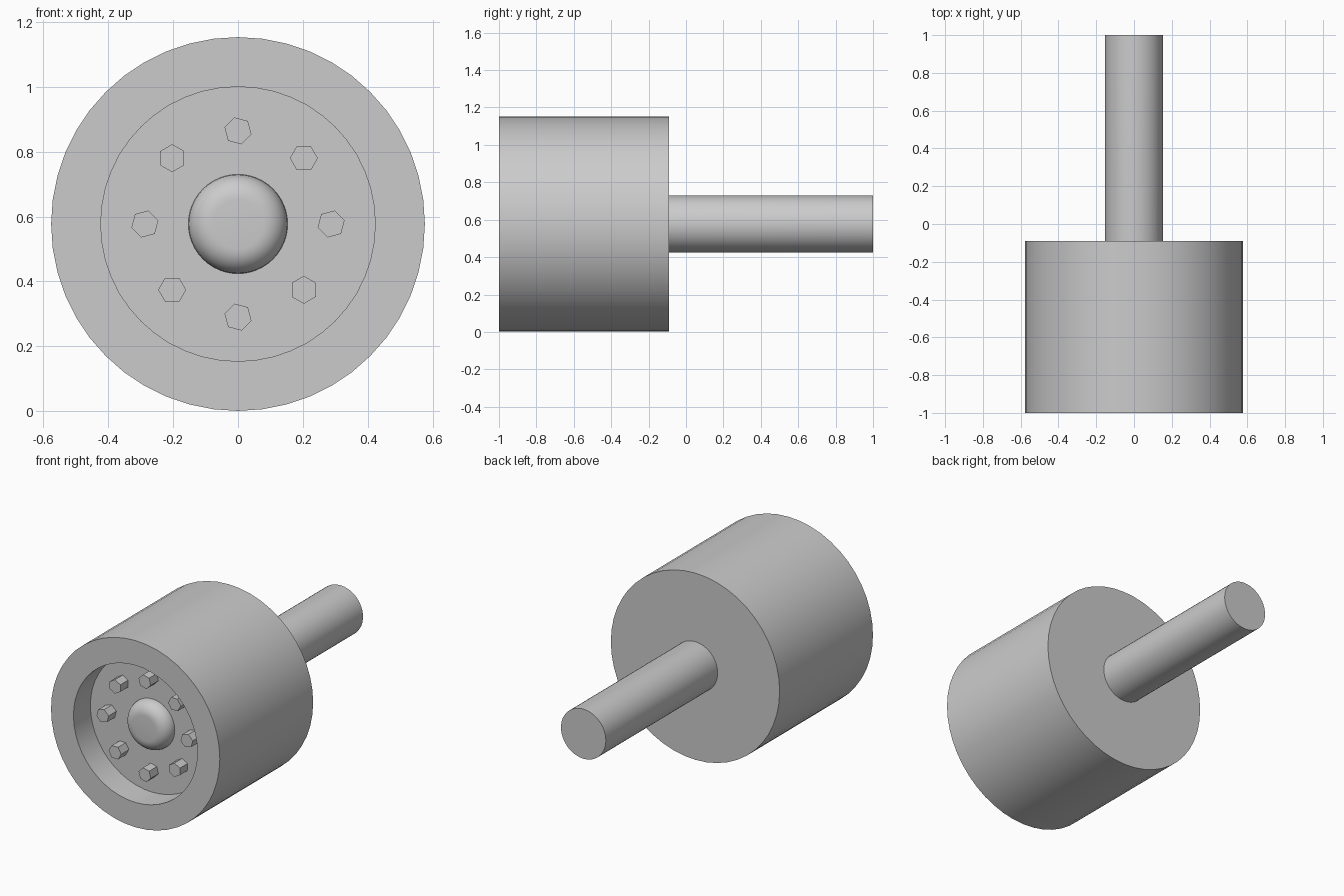
import bpy
import bmesh
from math import cos, sin, pi, radians
from mathutils import Matrix, Vector

cube = bpy.data.objects.get("Cube")
if cube:
    bpy.data.objects.remove(cube, do_unlink=True)

AXIS_Z = 0.577      # height of the wheel axis
FLOOR_Y = -0.835    # bottom of the front recess

grey = bpy.data.materials.new("light_grey")
grey.use_nodes = True
grey.diffuse_color = (0.6, 0.6, 0.6, 1)
grey.node_tree.nodes["Principled BSDF"].inputs["Base Color"].default_value = (0.6, 0.6, 0.6, 1)


def finish(bm, name):
    """Turn a bmesh into a named, shaded object on the wheel axis."""
    bmesh.ops.recalc_face_normals(bm, faces=bm.faces)
    mesh = bpy.data.meshes.new(name)
    bm.to_mesh(mesh)
    bm.free()
    mesh.materials.append(grey)
    obj = bpy.data.objects.new(name, mesh)
    obj.location.z = AXIS_Z
    bpy.context.collection.objects.link(obj)
    bpy.ops.object.select_all(action='DESELECT')
    obj.select_set(True)
    bpy.context.view_layer.objects.active = obj
    bpy.ops.object.shade_smooth_by_angle(angle=radians(30))
    return obj


def lathe(name, profile, steps):
    """Revolve (radius, y) points around the y axis."""
    bm = bmesh.new()
    verts = [bm.verts.new((r, y, 0)) for r, y in profile]
    edges = [bm.edges.new(pair) for pair in zip(verts, verts[1:])]
    bmesh.ops.spin(bm, geom=verts + edges, cent=(0, 0, 0), axis=(0, 1, 0),
                   angle=2 * pi, steps=steps)
    bmesh.ops.remove_doubles(bm, verts=bm.verts, dist=0.0001)
    return finish(bm, name)


# Wheel drum with a straight-walled recess in the front
lathe("wheel_drum", [(0, -0.09), (0.576, -0.09), (0.576, -1), (0.423, -1),
                     (0.423, FLOOR_Y), (0, FLOOR_Y)], 48)

# Axle running through the drum, with a rounded cap at the front
round_r, axle_r = 0.076, 0.153
cap = [(axle_r - round_r + round_r * cos(a), FLOOR_Y - round_r * sin(a))
       for a in (i * pi / 16 for i in range(9))]
lathe("axle", [(0, 1), (axle_r, 1)] + cap + [(0, FLOOR_Y - round_r)], 48)

# Ring of eight hexagonal wheel nuts, each turned with its place on the ring
for i in range(8):
    angle = i * pi / 4
    bm = bmesh.new()
    bmesh.ops.create_cone(bm, cap_ends=True, segments=6, radius1=0.043,
                          radius2=0.043, depth=0.09)
    # Upright prism with a corner on +x, then laid along y
    bmesh.ops.rotate(bm, verts=bm.verts, matrix=Matrix.Rotation(pi / 6, 3, 'Z')
                     if abs(max(v.co.x for v in bm.verts) - 0.043) > 0.001
                     else Matrix.Identity(3))
    bmesh.ops.rotate(bm, verts=bm.verts, matrix=Matrix.Rotation(pi / 2, 3, 'X'))
    bmesh.ops.rotate(bm, verts=bm.verts,
                     matrix=Matrix.Rotation(-(angle - pi / 4), 3, 'Y'))
    bmesh.ops.translate(bm, verts=bm.verts, vec=Vector(
        (0.287 * cos(angle), FLOOR_Y - 0.03, 0.287 * sin(angle))))
    finish(bm, f"wheel_nut_{i + 1}")
